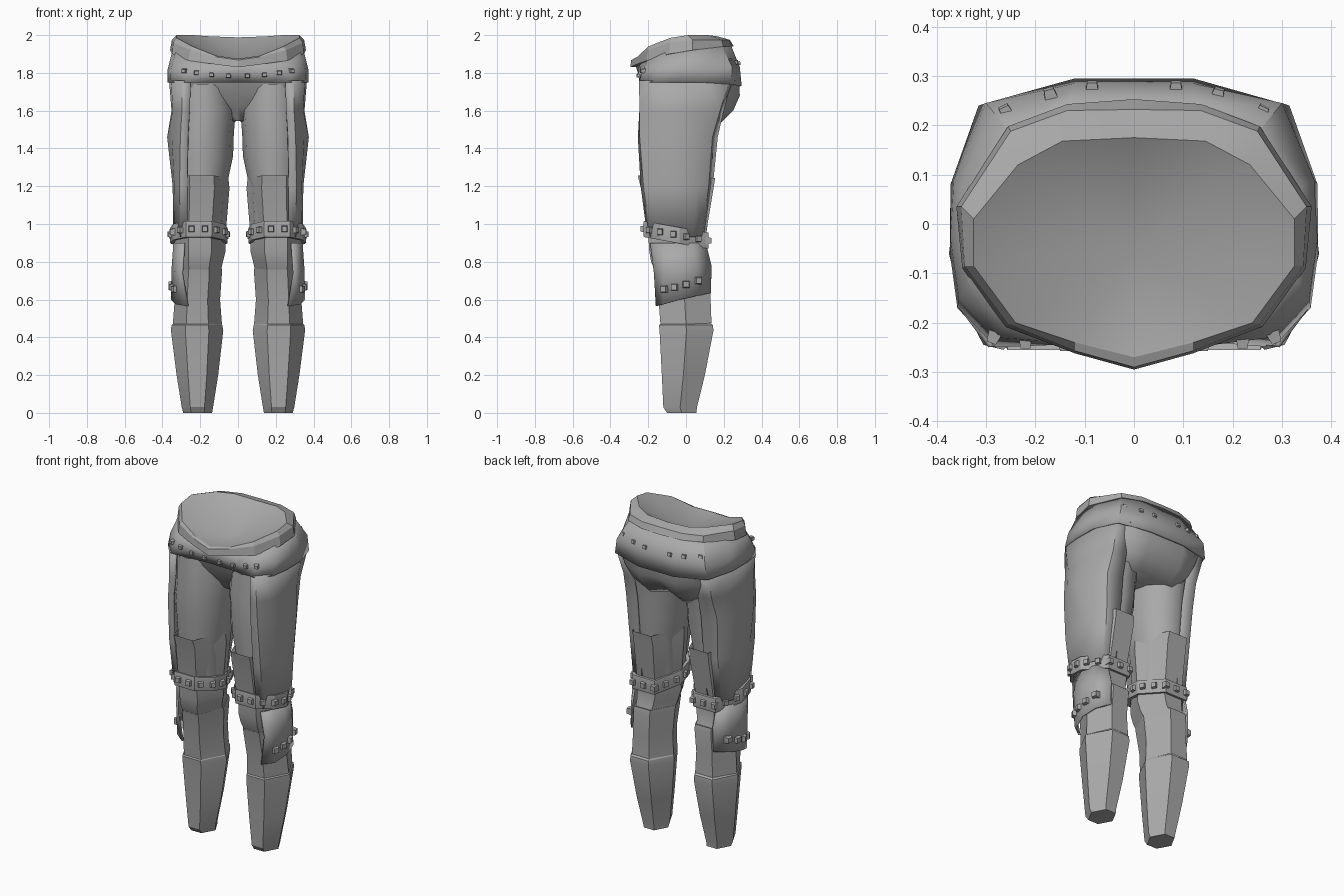
import bpy, bmesh, math
from mathutils import Vector, Matrix

grey = bpy.data.materials.new("plain grey")
grey.diffuse_color = (0.4, 0.4, 0.4, 1)

HEX = [(-.45, -1), (.45, -1), (1, 0), (.45, 1), (-.45, 1), (-1, 0)]
ROUND = [(math.cos(a * math.pi / 6), math.sin(a * math.pi / 6)) for a in range(12)]


def section(z, x0, x1, y0, y1, shape=HEX, tilt=0.0):
    """Closed ring of a unit shape fitted to a box at height z."""
    cx, cy, rx, ry = (x0 + x1) / 2, (y0 + y1) / 2, (x1 - x0) / 2, (y1 - y0) / 2
    return [(cx + px * rx, cy + py * ry, z + tilt * py * ry) for px, py in shape]


def whole(half):
    """Ring from its right half, listed front centre to back centre."""
    return half + [(-x, y, z) for x, y, z in half[-2:0:-1]]


def finish(name, bm, mirror=True, thick=0.0, angle=35):
    bmesh.ops.recalc_face_normals(bm, faces=bm.faces)
    me = bpy.data.meshes.new(name)
    bm.to_mesh(me)
    bm.free()
    me.materials.append(grey)
    ob = bpy.data.objects.new(name, me)
    bpy.context.collection.objects.link(ob)
    if thick:
        s = ob.modifiers.new("thickness", 'SOLIDIFY')
        s.thickness, s.offset = thick, -1
    if mirror:
        ob.modifiers.new("mirror", 'MIRROR')
    bpy.context.view_layer.objects.active = ob
    ob.select_set(True)
    bpy.ops.object.shade_smooth_by_angle(angle=math.radians(angle))
    ob.select_set(False)
    return ob


def loft(name, rings, closed=True, caps=(), **kw):
    bm = bmesh.new()
    vs = [[bm.verts.new(p) for p in r] for r in rings]
    n = len(rings[0])
    for a, b in zip(vs, vs[1:]):
        for i in range(n if closed else n - 1):
            j = (i + 1) % n
            bm.faces.new((a[i], a[j], b[j], b[i]))
    for c in caps:
        bm.faces.new(vs[c])
    return finish(name, bm, **kw)


def studs(name, places, w=.036, h=.04, d=.016):
    """Tapered studs; each place is a point and its outward direction."""
    bm = bmesh.new()
    for p, out in places:
        out = Vector(out).normalized()
        side = Vector((0, 0, 1)).cross(out).normalized()
        up = out.cross(side)
        m = Matrix((side, up, out)).transposed().to_4x4()
        m.translation = Vector(p)
        new = bmesh.ops.create_cube(bm, size=1)['verts']
        for v in new:
            t = .7 if v.co.z > 0 else 1
            v.co = m @ Vector((v.co.x * w * t, v.co.y * h * t, v.co.z * d * 2))
    return finish(name, bm, angle=20)


# Pelvis with the seat and the front gusset
loft("pelvis", [whole(r) for r in (
    [(0, -.22, 1.77), (.15, -.225, 1.77), (.26, -.225, 1.77), (.34, -.05, 1.77),
     (.33, .12, 1.77), (.27, .25, 1.76), (.12, .28, 1.76), (0, .28, 1.76)],
    [(0, -.19, 1.70), (.13, -.2, 1.70), (.24, -.21, 1.70), (.32, -.05, 1.70),
     (.31, .12, 1.69), (.25, .23, 1.68), (.12, .285, 1.68), (0, .27, 1.68)],
    [(0, -.14, 1.62), (.07, -.15, 1.62), (.13, -.15, 1.62), (.27, -.03, 1.62),
     (.28, .1, 1.61), (.22, .2, 1.60), (.12, .25, 1.60), (0, .22, 1.61)],
    [(0, -.09, 1.545), (.02, -.09, 1.545), (.04, -.08, 1.545), (.08, -.02, 1.545),
     (.18, .06, 1.54), (.17, .14, 1.53), (.11, .18, 1.53), (0, .14, 1.55)])],
    caps=(-1,), mirror=False, angle=50)

# Inner thighs
loft("thigh", [section(*r, shape=ROUND) for r in (
    (1.74, .03, .345, -.235, .21), (1.60, .012, .345, -.24, .18),
    (1.48, .022, .355, -.24, .16), (1.36, .026, .35, -.235, .15),
    (1.20, .06, .335, -.22, .13), (.95, .075, .33, -.2, .1))], angle=50)

# Knee-high legging with its raised top edge
loft("upper_legging", [section(*r, tilt=-.03) for r in (
    (1.235, .065, .33, -.235, .14), (1.25, .05, .335, -.255, .155),
    (1.235, .05, .335, -.252, .152), (1.19, .045, .335, -.24, .145),
    (.95, .065, .335, -.205, .105))], angle=20)
loft("knee", [section(*r) for r in (
    (.95, .07, .335, -.2, .1), (.86, .065, .335, -.195, .1),
    (.80, .08, .33, -.185, .105), (.755, .09, .325, -.165, .12))], angle=20)
loft("shin", [section(*r, tilt=.04) for r in (
    (.76, .10, .315, -.16, .11), (.765, .085, .33, -.17, .13), (.74, .085, .33, -.165, .135),
    (.60, .095, .335, -.145, .13), (.47, .085, .345, -.135, .135))], angle=20)
loft("lower_leg", [section(*r) for r in (
    (.475, .09, .34, -.13, .13), (.465, .083, .352, -.143, .143), (.435, .078, .355, -.14, .145),
    (.20, .105, .325, -.128, .1), (.03, .132, .298, -.12, .058), (.0, .137, .29, -.10, .055))],
    caps=(-1,), angle=20)

# Open outer leg covers, from belt to knee
loft("outer_leg_cover", [[(x, y, z) for x, y in r] for z, r in (
    (1.76, [(.25, -.243), (.295, -.25), (.355, -.17), (.365, -.05), (.36, .1), (.315, .23), (.24, .26)]),
    (1.60, [(.255, -.247), (.297, -.245), (.345, -.16), (.352, -.05), (.345, .08), (.30, .18), (.22, .2)]),
    (1.46, [(.265, -.255), (.305, -.245), (.35, -.16), (.375, -.06), (.36, .06), (.31, .14), (.22, .168)]),
    (1.20, [(.27, -.24), (.31, -.225), (.338, -.14), (.346, -.04), (.338, .06), (.30, .12), (.22, .142)]),
    (.93, [(.27, -.205), (.305, -.19), (.335, -.12), (.342, -.04), (.335, .04), (.30, .085), (.22, .105)]))],
    closed=False, thick=.012, angle=40)

# Flap below the knee with a slanted hem
loft("knee_flap", [
    [(.29, -.19, .90), (.325, -.12, .90), (.342, -.04, .90), (.33, .04, .90), (.28, .105, .90)],
    [(.30, -.17, .74), (.335, -.12, .75), (.352, -.03, .76), (.335, .05, .77), (.28, .135, .78)],
    [(.27, -.16, .565), (.33, -.12, .575), (.355, -.03, .60), (.335, .06, .62), (.28, .132, .635)]],
    closed=False, thick=.012, angle=25)

# Wide belt, open under the waistband
loft("belt", [whole(r) for r in (
    [(0, -.235, 1.75), (.16, -.24, 1.75), (.285, -.25, 1.75), (.358, -.17, 1.75), (.373, -.06, 1.75),
     (.372, .08, 1.75), (.315, .24, 1.74), (.12, .295, 1.73), (0, .295, 1.73)],
    [(0, -.255, 1.80), (.16, -.245, 1.80), (.28, -.23, 1.81), (.355, -.15, 1.82), (.372, -.03, 1.82),
     (.365, .09, 1.82), (.30, .245, 1.83), (.12, .285, 1.83), (0, .285, 1.83)],
    [(0, -.27, 1.85), (.14, -.24, 1.86), (.25, -.195, 1.89), (.33, -.11, 1.91), (.345, 0, 1.93),
     (.33, .07, 1.94), (.25, .185, 1.95), (.135, .235, 1.955), (0, .235, 1.955)])],
    mirror=False, thick=.012, angle=40)

# Tilted waistband with a lip and a closed shallow hollow
band = [whole(r) for r in (
    [(0, -.27, 1.83), (.12, -.24, 1.845), (.25, -.19, 1.865), (.33, -.08, 1.9),
     (.34, .03, 1.92), (.24, .18, 1.945), (.13, .225, 1.945), (0, .225, 1.945)],
    [(0, -.295, 1.83), (.12, -.262, 1.845), (.26, -.208, 1.865), (.348, -.09, 1.9),
     (.36, .035, 1.92), (.255, .198, 1.94), (.135, .243, 1.94), (0, .253, 1.94)],
    [(0, -.29, 1.868), (.12, -.257, 1.885), (.255, -.203, 1.92), (.343, -.085, 1.96),
     (.35, .035, 1.975), (.25, .188, 1.975), (.135, .23, 1.975), (0, .232, 1.975)],
    [(0, -.27, 1.875), (.12, -.24, 1.892), (.24, -.2, 1.94), (.325, -.085, 1.985),
     (.325, .01, 2.0), (.235, .12, 2.0), (.145, .168, 1.993), (0, .175, 1.988)])]
n = len(band[0])
band.append([(0, -.05, 1.85)] * n)
waist = loft("waistband", band, mirror=False, angle=20)
bm = bmesh.new()
bm.from_mesh(waist.data)
bmesh.ops.remove_doubles(bm, verts=bm.verts, dist=.0005)
bm.to_mesh(waist.data)
bm.free()

# Knee strap, tilted down toward the back
OCT = [(-.45, -1), (.45, -1), (.9, -.5), (1, .1), (.5, 1), (-.5, 1), (-1, .1), (-.9, -.5)]
strap = [section(z, .055 + i, .36 - i, -.225 + i, .12 - i, OCT, -.18) for z, i in
         ((.985, .02), (.985, .002), (.975, 0), (.91, 0), (.90, .002), (.90, .02))]
loft("knee_strap", strap, angle=20)

# Studs evenly spaced around the strap
ring = [Vector(p) for p in section(.943, .055, .36, -.225, .12, OCT, -.18)]
edges = list(zip(ring, ring[1:] + ring[:1]))
total, count, places = sum((b - a).length for a, b in edges), 15, []
for k in range(count):
    s = (k + .5) * total / count
    for a, b in edges:
        e = (b - a).length
        if s <= e:
            places.append((a.lerp(b, s / e), (b.y - a.y, a.x - b.x, 0)))
            break
        s -= e
studs("strap_stud", places)

# Flap and belt studs
studs("flap_stud", [((.334, -.115, .655), (1, -.5, 0)), ((.348, -.06, .665), (1, -.3, 0)),
                    ((.35, 0, .68), (1, .15, 0)), ((.334, .065, .70), (1, .25, 0))], w=.042, h=.042)
studs("belt_stud", [((.05, -.25, 1.785), (0, -1, 0)), ((.14, -.245, 1.79), (0, -1, 0)),
                    ((.22, -.24, 1.80), (0, -1, 0)), ((.285, -.23, 1.81), (.4, -1, 0)),
                    ((.085, .277, 1.85), (0, 1, .3)), ((.17, .263, 1.855), (.3, 1, .3)),
                    ((.26, .228, 1.865), (.5, 1, .3))], w=.028, h=.026, d=.012)
